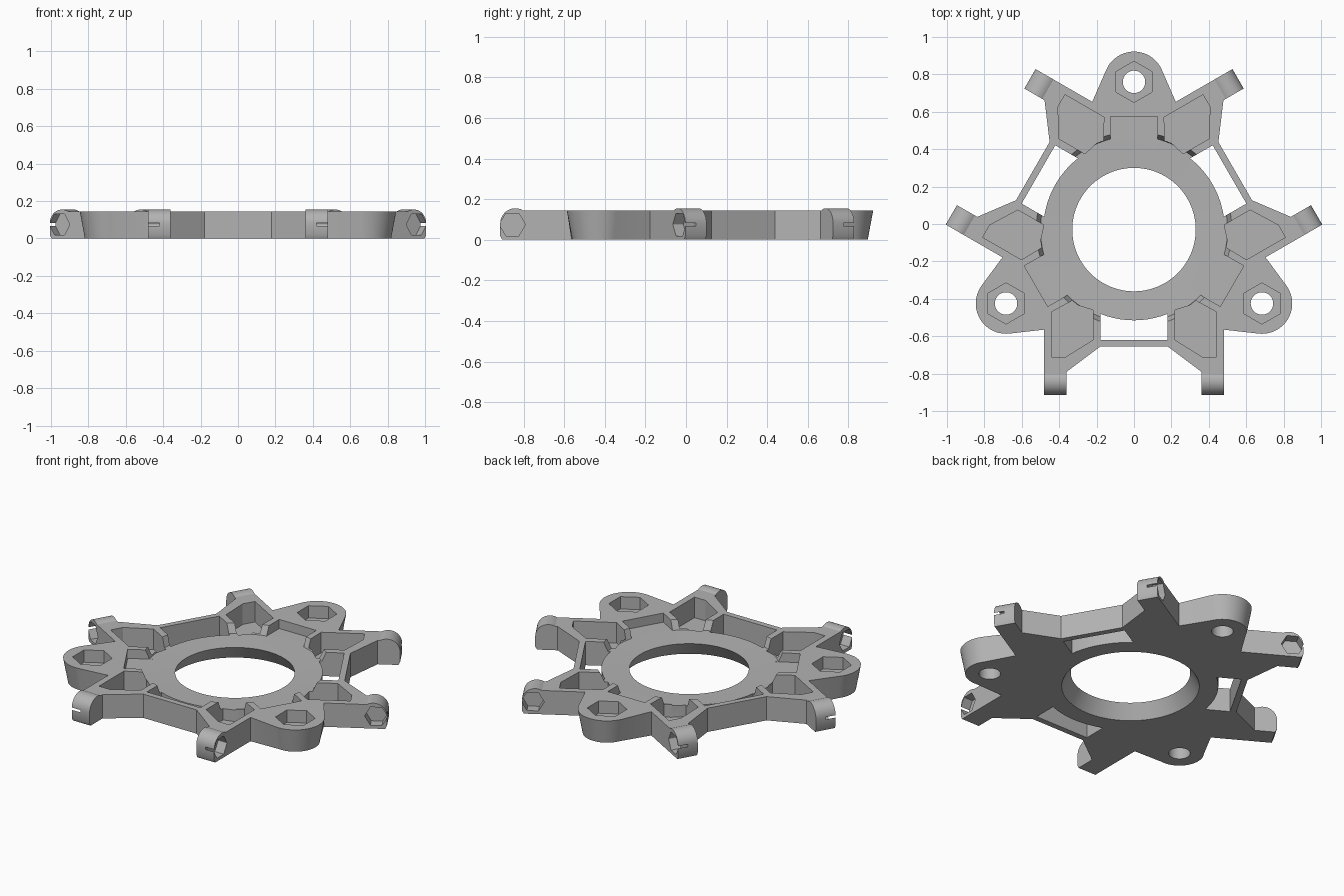
import bpy, bmesh
from math import sin, cos, radians, tau
from mathutils import Matrix

if "Cube" in bpy.data.objects:
    bpy.data.objects.remove(bpy.data.objects["Cube"])

HEIGHT = 0.145
LUG = (0.684, -0.395)
CENTER = Matrix.Translation((0, -0.03, 0))
# Maps a profile drawn in (y, z) so that it is extruded along x
SIDEWAYS = Matrix(((0, 0, 1, 0), (1, 0, 0, 0), (0, 1, 0, 0), (0, 0, 0, 1)))

grey = bpy.data.materials.new("mid grey")
grey.use_nodes = True
grey.diffuse_color = (0.45, 0.45, 0.45, 1)
grey.node_tree.nodes["Principled BSDF"].inputs["Base Color"].default_value = grey.diffuse_color


def make_object(name, bm, matrix):
    bmesh.ops.transform(bm, matrix=matrix, verts=bm.verts)
    bmesh.ops.recalc_face_normals(bm, faces=bm.faces)
    mesh = bpy.data.meshes.new(name)
    bm.to_mesh(mesh)
    bm.free()
    mesh.materials.append(grey)
    obj = bpy.data.objects.new(name, mesh)
    bpy.context.collection.objects.link(obj)
    return obj


def prism(name, top, z0, z1, matrix=CENTER, bottom=None):
    bm = bmesh.new()
    low = [bm.verts.new((x, y, z0)) for x, y in bottom or top]
    high = [bm.verts.new((x, y, z1)) for x, y in top]
    bm.faces.new(low[::-1])
    bm.faces.new(high)
    for i in range(len(low)):
        j = (i + 1) % len(low)
        bm.faces.new((low[i], low[j], high[j], high[i]))
    return make_object(name, bm, matrix)


def lathe(name, profile, segments=96):
    bm = bmesh.new()
    verts = [bm.verts.new((r, 0, z)) for r, z in profile]
    edges = [bm.edges.new(pair) for pair in zip(verts, verts[1:])]
    bmesh.ops.spin(bm, geom=verts + edges, axis=(0, 0, 1), cent=(0, 0, 0),
                   angle=tau, steps=segments)
    bmesh.ops.remove_doubles(bm, verts=bm.verts, dist=0.0001)
    return make_object(name, bm, CENTER)


def arc(cx, cy, r, start, end, steps):
    angles = [radians(start + (end - start) * i / steps) for i in range(steps + 1)]
    return [(cx + r * cos(a), cy + r * sin(a)) for a in angles]


def ngon(cx, cy, r, sides, start=0):
    return arc(cx, cy, r, start, start + 360, sides)[:-1]


def turn(points, degrees):
    c, s = cos(radians(degrees)), sin(radians(degrees))
    return [(c * x - s * y, s * x + c * y) for x, y in points]


def across_lug(points):
    c, s = cos(radians(-60)), sin(radians(-60))
    return [(c * x + s * y, s * x - c * y) for x, y in reversed(points)]


def spin_z(degrees):
    return CENTER @ Matrix.Rotation(radians(degrees), 4, "Z")


def cut(target, cutter):
    cutter.hide_render = True
    mod = target.modifiers.new("cut", "BOOLEAN")
    mod.operation = "DIFFERENCE"
    mod.solver = "EXACT"
    mod.object = cutter
    bpy.context.view_layer.objects.active = target
    bpy.ops.object.modifier_apply(modifier=mod.name)
    bpy.data.objects.remove(cutter)


def smooth(obj):
    bpy.ops.object.select_all(action="DESELECT")
    obj.select_set(True)
    bpy.context.view_layer.objects.active = obj
    bpy.ops.object.shade_smooth_by_angle(angle=radians(30))


# Frame outline: one third runs from a strut, along an arm, round a lug to the next arm
arm = [(0.18, -0.625), (0.36, -0.76), (0.36, -0.762), (0.48, -0.762), (0.48, -0.535)]
top_third = arm + arc(*LUG, 0.162, -97, 37, 20) + across_lug(arm)
low_third = arm + arc(*LUG, 0.135, -97, 37, 20) + across_lug(arm)
top, bottom = [], []
for angle in (0, 120, 240):
    top += turn(top_third, angle)
    bottom += turn(low_third, angle)
frame = prism("frame", top, 0, HEIGHT, bottom=bottom)

# Central opening, flared below, with the lowered ring around it
cut(frame, lathe("ring_cutter", [(0, -0.02), (0.392, -0.02), (0.33, 0.085),
                                 (0.50, 0.09), (0.525, 0.15), (0.54, 0.2), (0, 0.2)]))

# Pocket and opening shapes
gap = [(-0.18, -0.59), (0.18, -0.59)] + arc(0, 0, 0.485, -68.2, -111.8, 10)
pocket = [(0.44, -0.68), (0.44, -0.44), (0.33, -0.38), (0.30, -0.405),
          (0.22, -0.43), (0.22, -0.59), (0.365, -0.68)]
lug_pocket = turn([(-0.125, 0.45), (0.125, 0.45), (0.125, 0.605), (-0.125, 0.605)], -120)
for angle in (0, 120, 240):
    shapes = [
        (gap, -0.1),
        (pocket, 0.02),
        ([(-x, y) for x, y in pocket], 0.02),
        (lug_pocket, 0.0895),
        (ngon(*LUG, 0.11, 6, -30), 0.07),
        (ngon(*LUG, 0.06, 32), -0.1),
    ]
    for shape, floor in shapes:
        cut(frame, prism("pocket_cutter", turn(shape, angle), floor, 0.3))
smooth(frame)

# Rounded arm tips with a hexagonal socket on the side facing the lug
tip = [(-0.875, 0), (-0.762, 0), (-0.762, HEIGHT), (-0.776, HEIGHT)]
tip += arc(-0.81, 0.08, 0.075, 61, 180, 14) + [(-0.885, 0.02)]
socket = ngon(-0.825, 0.075, 0.064, 6)
for angle in (0, 120, 240):
    for side, label in ((1, "left"), (-1, "right")):
        place = spin_z(angle) @ Matrix.Scale(side, 4, (1, 0, 0)) @ SIDEWAYS
        arm_tip = prism(f"arm_tip_{label}_{angle}", tip, 0.36, 0.48, place)
        cut(arm_tip, prism("socket_cutter", socket, 0.42, 0.6, place))
        smooth(arm_tip)
